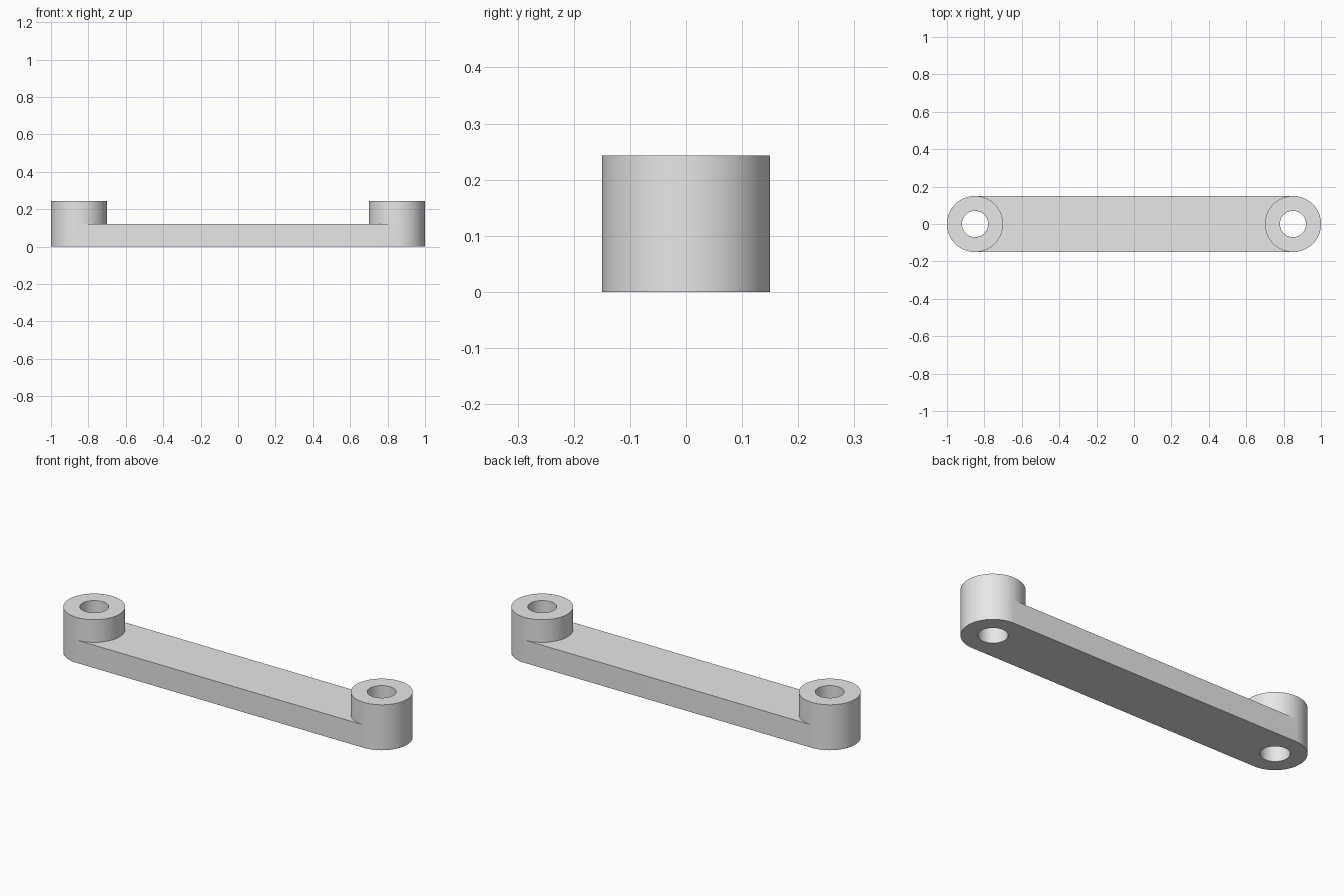
import bpy, bmesh, math

cube = bpy.data.objects.get("Cube")
if cube:
    bpy.data.objects.remove(cube)

CENTRE, OUTER, HOLE = 0.85, 0.15, 0.07
BAR_TOP, BOSS_TOP = 0.122, 0.243
SEGMENTS = 96

grey = bpy.data.materials.new("plain grey")
grey.use_nodes = True
colour = (0.8, 0.8, 0.8, 1)
grey.diffuse_color = colour
grey.node_tree.nodes["Principled BSDF"].inputs["Base Color"].default_value = colour

bm = bmesh.new()


def ring(radius, z):
    """Circle of vertices round the boss axis, starting at the front."""
    step = math.tau / SEGMENTS
    return [bm.verts.new((CENTRE + radius * math.sin(i * step),
                          -radius * math.cos(i * step), z))
            for i in range(SEGMENTS)]


def bridge(a, b, indices):
    """Quads between two rings, over the given segments."""
    for i in indices:
        j = (i + 1) % len(a)
        bm.faces.new((a[i], a[j], b[j], b[i]))


# Boss with a through hole; its inward half is open below the bar top
everywhere = range(SEGMENTS)
half = SEGMENTS // 2
outer_low, outer_mid, outer_top = [ring(OUTER, z) for z in (0, BAR_TOP, BOSS_TOP)]
hole_low, hole_top = [ring(HOLE, z) for z in (0, BOSS_TOP)]
bridge(outer_low, outer_mid, range(half))
bridge(outer_mid, outer_top, everywhere)
bridge(outer_top, hole_top, everywhere)
bridge(hole_top, hole_low, everywhere)
bridge(hole_low, outer_low, everywhere)

# Half of the flat bar, running from the boss to the mirror plane
inward = [i % SEGMENTS for i in range(half, SEGMENTS + 1)]
arcs = [[level[i] for i in inward] for level in (outer_low, outer_mid)]
ends = [[bm.verts.new((0, v.co.y, v.co.z)) for v in arc] for arc in arcs]
for arc, end in zip(arcs, ends):
    bridge(arc, end, range(half))
for side in (0, -1):
    bm.faces.new((arcs[0][side], ends[0][side], ends[1][side], arcs[1][side]))

bmesh.ops.recalc_face_normals(bm, faces=bm.faces)
mesh = bpy.data.meshes.new("link_arm")
bm.to_mesh(mesh)
bm.free()
mesh.materials.append(grey)

link = bpy.data.objects.new("link_arm", mesh)
bpy.context.collection.objects.link(link)
bpy.context.view_layer.objects.active = link
link.select_set(True)
bpy.ops.object.shade_smooth_by_angle(angle=math.radians(30))

# Matching opposite half
mirror = link.modifiers.new("opposite half", 'MIRROR')
mirror.use_axis[0] = True
mirror.use_clip = True
